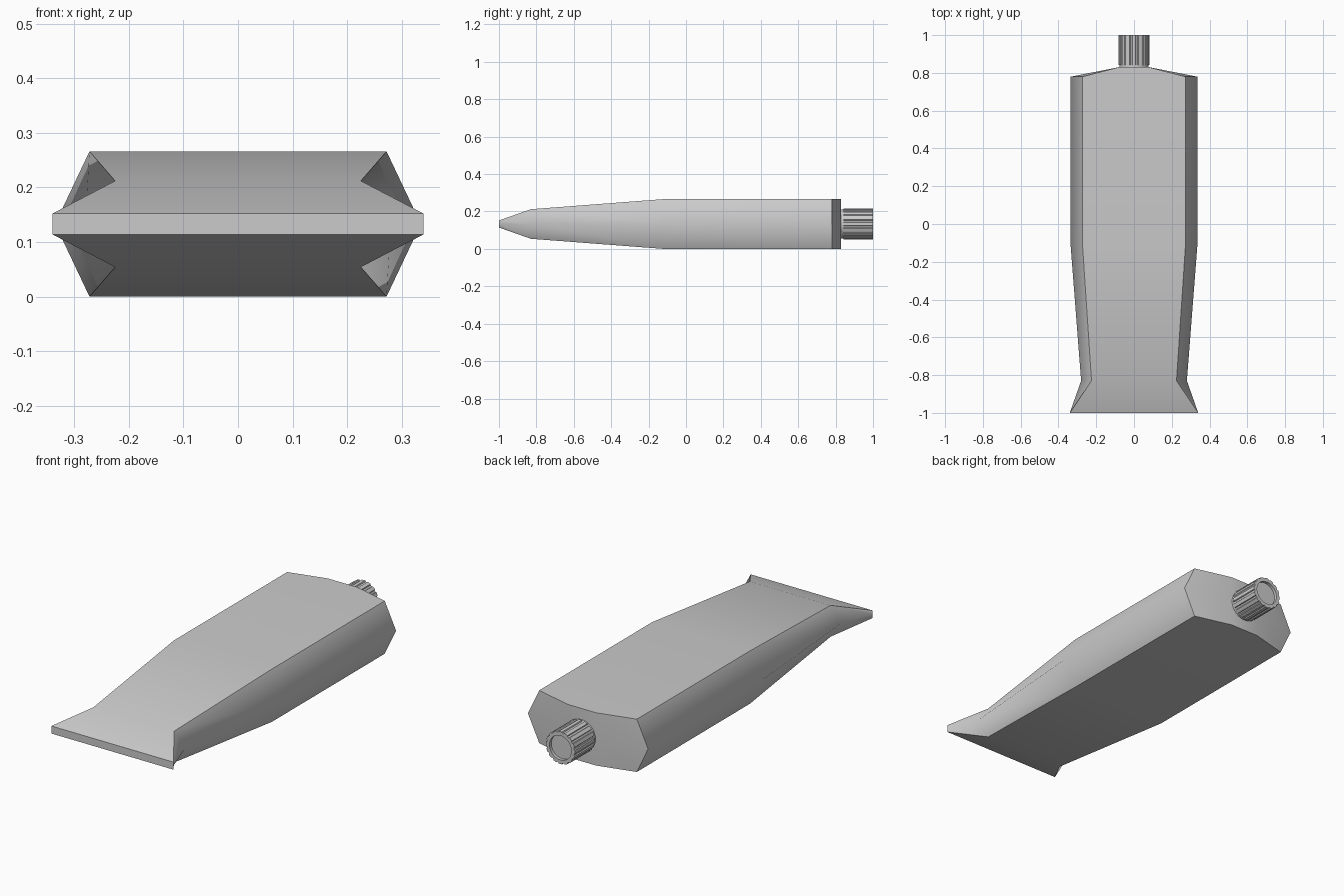
import bpy, bmesh, math

if "Cube" in bpy.data.objects:
    bpy.data.objects.remove(bpy.data.objects["Cube"])

ZC = 0.133


def loft(name, rings, angle):
    """Skin consecutive closed rings of points and close both ends."""
    bm = bmesh.new()
    loops = [[bm.verts.new(p) for p in ring] for ring in rings]
    n = len(loops[0])
    for a, b in zip(loops, loops[1:]):
        for i in range(n):
            j = (i + 1) % n
            bm.faces.new((a[i], a[j], b[j], b[i]))
    bm.faces.new(loops[0])
    bm.faces.new(loops[-1])
    bmesh.ops.remove_doubles(bm, verts=bm.verts, dist=1e-5)
    bmesh.ops.recalc_face_normals(bm, faces=bm.faces)
    mesh = bpy.data.meshes.new(name)
    bm.to_mesh(mesh)
    bm.free()
    ob = bpy.data.objects.new(name, mesh)
    bpy.context.collection.objects.link(ob)
    bpy.ops.object.select_all(action='DESELECT')
    ob.select_set(True)
    bpy.context.view_layer.objects.active = ob
    bpy.ops.object.shade_smooth_by_angle(angle=math.radians(angle))
    return ob


def hexagon(y, flat, side, h):
    return [(flat, y, ZC + h), (side, y, ZC), (flat, y, ZC - h),
            (-flat, y, ZC - h), (-side, y, ZC), (-flat, y, ZC + h)]


# Squeezed tube: crimped tail, waist, full body, sloping shoulder
sections = [(-1.0, 0.34, 0.34, 0.019), (-0.83, 0.225, 0.28, 0.079),
            (-0.12, 0.272, 0.335, ZC), (0.78, 0.272, 0.335, ZC),
            (0.83, 0.08, 0.08, ZC)]
loft("tube_body", [hexagon(*s) for s in sections], 58)


# Ribbed cap with a recessed end
RIBS = 16


def ribbed_ring(y, low, high):
    pts = []
    for k in range(RIBS):
        for off, r in ((-0.27, high), (0.27, high), (0.36, low), (0.64, low)):
            a = (k + off) * math.tau / RIBS
            pts.append((r * math.cos(a), y, ZC + r * math.sin(a)))
    return pts


cap = [(0.825, 0.077, 0.077), (0.842, 0.077, 0.077), (0.842, 0.077, 0.082),
       (1.0, 0.077, 0.082), (1.0, 0.061, 0.061), (0.985, 0.061, 0.061)]
loft("screw_cap", [ribbed_ring(*c) for c in cap], 25)
